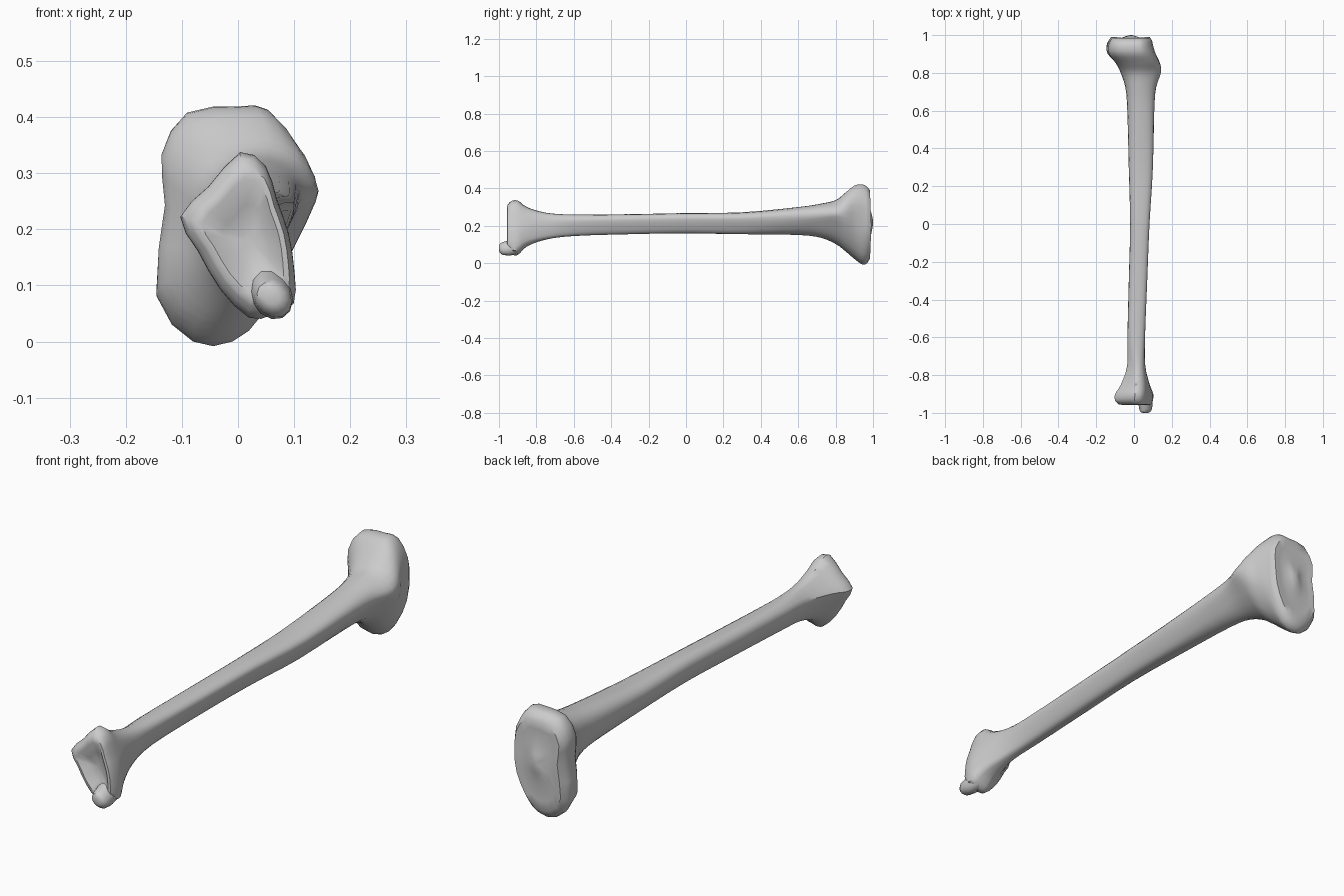
import bpy
import bmesh
import math
from mathutils import Vector

default_cube = bpy.data.objects.get("Cube")
if default_cube:
    bpy.data.objects.remove(default_cube, do_unlink=True)

bone = bpy.data.materials.new("bone_grey")
bone.use_nodes = True
bone_colour = (0.6, 0.6, 0.6, 1)
bone.diffuse_color = bone_colour
bone.node_tree.nodes["Principled BSDF"].inputs["Base Color"].default_value = bone_colour

# Cross-sections (x, z), twelve points each, starting at the top
plateau = [(0, .415), (.05, .41), (.095, .34), (.1, .25), (.09, .15), (.045, .05),
           (-.01, 0), (-.08, 0), (-.145, .08), (-.128, .24), (-.135, .33), (-.09, .405)]
neck = [(.03, .335), (.08, .325), (.12, .3), (.14, .265), (.12, .225), (.07, .15),
        (.02, .11), (-.02, .105), (-.05, .14), (-.065, .2), (-.06, .27), (-.03, .315)]
shaft = [(.02, .265), (.06, .262), (.08, .245), (.075, .215), (.06, .18), (.045, .163),
         (.02, .16), (0, .168), (-.012, .19), (-.02, .215), (-.018, .245), (0, .262)]
ankle = [(.005, .335), (.05, .31), (.07, .25), (.09, .19), (.1, .12), (.098, .065),
         (.06, .045), (.02, .04), (-.03, .09), (-.07, .16), (-.1, .22), (-.05, .275)]

# Extents along the bone: y, left edge, right edge, bottom, top
extents = [
    (-.955, -.08, .09, .07, .31), (-.935, -.1, .098, .05, .332), (-.9, -.1, .1, .045, .335),
    (-.85, -.07, .088, .09, .3), (-.75, -.037, .065, .125, .27), (-.6, -.035, .06, .145, .26),
    (-.3, -.027, .07, .155, .262), (0, -.02, .082, .16, .268), (.3, -.027, .1, .155, .272),
    (.6, -.035, .11, .15, .3), (.72, -.045, .118, .137, .318), (.8, -.07, .142, .105, .337),
    (.85, -.1, .138, .07, .375), (.9, -.142, .115, .03, .413), (.945, -.145, .1, 0, .418),
    (.97, -.135, .095, .01, .405)]


def smooth_points(points, steps, closed):
    """Catmull-Rom refinement of a list of vectors."""
    count = len(points)
    pick = (lambda i: points[i % count]) if closed else (
        lambda i: points[max(0, min(count - 1, i))])
    result = []
    for i in range(count if closed else count - 1):
        a, b, c, d = (pick(i + k) for k in (-1, 0, 1, 2))
        for s in range(steps):
            t = s / steps
            result.append(b + ((c - a) * t + (a * 2 - b * 5 + c * 4 - d) * t ** 2
                               + (b * 3 - a - c * 3 + d) * t ** 3) / 2)
    return result if closed else result + [points[-1]]


def normalised(profile):
    """Scale a profile to the unit square."""
    xs, zs = zip(*profile)
    return [Vector(((x - min(xs)) / (max(xs) - min(xs)),
                    (z - min(zs)) / (max(zs) - min(zs)))) for x, z in profile]


shape_keys = [(-.9, normalised(ankle)), (-.55, normalised(shaft)), (.35, normalised(shaft)),
              (.8, normalised(neck)), (.92, normalised(plateau))]


def shape_at(y):
    """Blend neighbouring cross-sections at a position along the bone."""
    if y <= shape_keys[0][0]:
        return shape_keys[0][1]
    for (y0, first), (y1, second) in zip(shape_keys, shape_keys[1:]):
        if y <= y1:
            t = (y - y0) / (y1 - y0)
            return [p.lerp(q, t) for p, q in zip(first, second)]
    return shape_keys[-1][1]


def fitted_ring(y, left, right, bottom, top):
    ring = [Vector((left + p.x * (right - left), y, bottom + p.y * (top - bottom)))
            for p in shape_at(y)]
    return smooth_points(ring, 2, True)


def inner_ring(ring, scale, shift):
    """Shrink an end ring about its middle and move it along the bone."""
    middle = sum(ring, Vector()) / len(ring)
    return [middle.lerp(p, scale) + Vector((0, shift, 0)) for p in ring]


def loft(name, rings):
    bm = bmesh.new()
    rows = [[bm.verts.new(p) for p in ring] for ring in rings]
    for lower, upper in zip(rows, rows[1:]):
        for i in range(len(lower)):
            j = (i + 1) % len(lower)
            bm.faces.new((lower[i], lower[j], upper[j], upper[i]))
    for row in (rows[0], rows[-1]):
        bm.faces.new(row)
    bmesh.ops.recalc_face_normals(bm, faces=bm.faces)
    mesh = bpy.data.meshes.new(name)
    bm.to_mesh(mesh)
    bm.free()
    mesh.materials.append(bone)
    part = bpy.data.objects.new(name, mesh)
    bpy.context.collection.objects.link(part)
    bpy.ops.object.select_all(action='DESELECT')
    part.select_set(True)
    bpy.context.view_layer.objects.active = part
    bpy.ops.object.shade_smooth_by_angle(angle=math.radians(40))
    return part


# Main bone: shaft with flared ends
base_rings = [fitted_ring(*row) for row in extents]
columns = [smooth_points(list(column), 3, False) for column in zip(*base_rings)]
rings = [list(ring) for ring in zip(*columns)]

# Hollowed joint face at the ankle end
ankle_end = [inner_ring(rings[0], s, d) for s, d in ((.15, .025), (.5, .018), (.85, -.002))]

# Dished knee face with a raised middle
knee_end = [inner_ring(rings[-1], s, d)
            for s, d in ((.9, .013), (.72, .012), (.45, .008), (.2, .018), (.07, .022))]
for ring in knee_end:
    for p in ring:
        p.y += .008 * (1 - abs(p.z - .2) / .2)
loft("long_bone", ankle_end + rings + knee_end)

# Ankle knob projecting past the joint face: y, centre x, centre z, half width, half height
knob = [(-.86, .055, .12, .02, .02), (-.9, .058, .095, .038, .045), (-.945, .06, .082, .038, .042),
        (-.98, .062, .078, .034, .034), (-.995, .06, .08, .026, .025), (-1, .06, .08, .014, .014)]
knob_rings = []
for y, cx, cz, rx, rz in knob:
    turns = [math.tau * i / 12 for i in range(12)]
    knob_rings.append([Vector((cx + rx * math.cos(a), y, cz + rz * math.sin(a) - .2 * rx * math.cos(a)))
                       for a in turns])
loft("ankle_knob", knob_rings)
